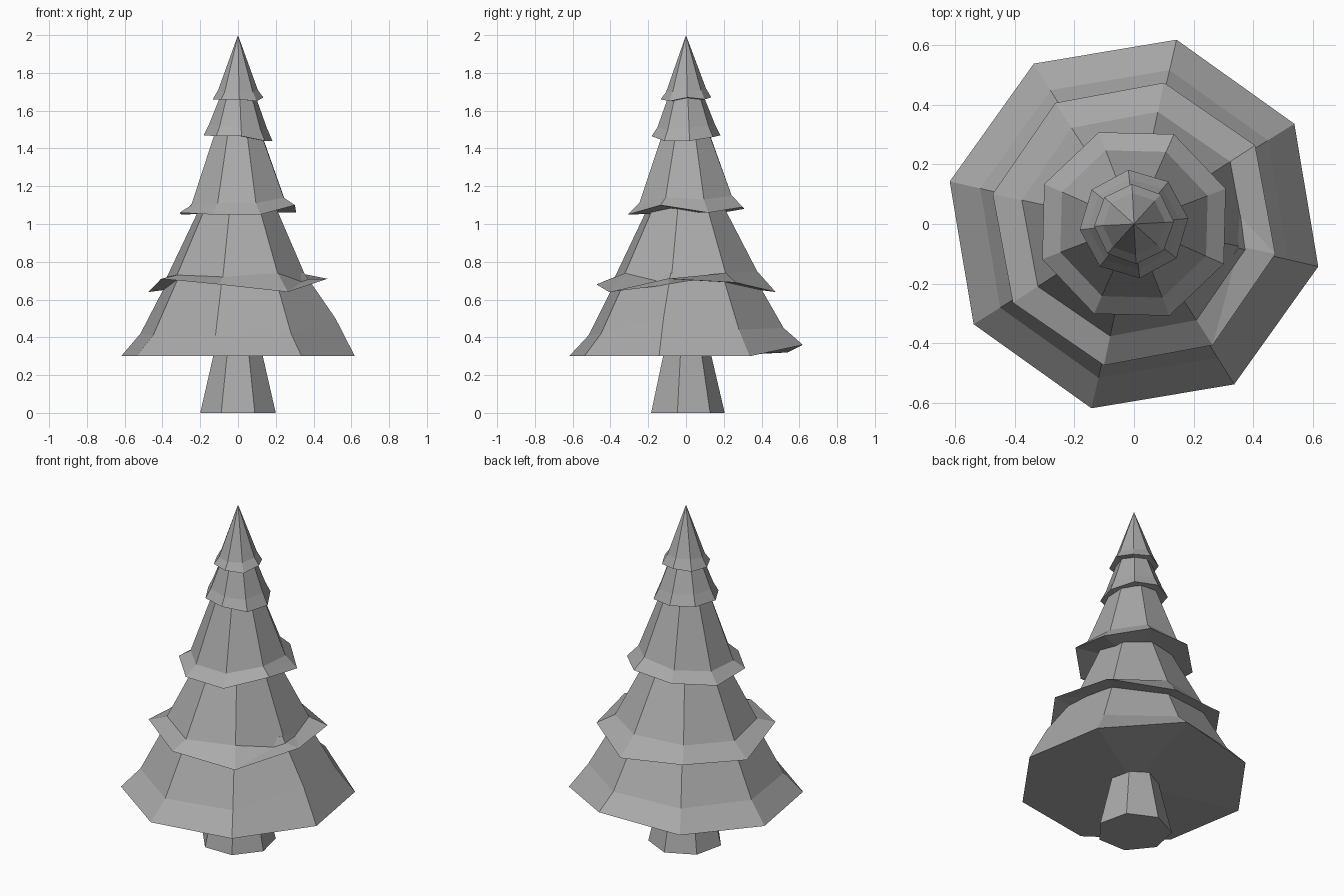
import bpy
import bmesh
from math import cos, sin, radians, tau

cube = bpy.data.objects.get("Cube")
if cube:
    bpy.data.objects.remove(cube, do_unlink=True)

# One matte grey for the whole tree
grey = bpy.data.materials.new("matte grey")
grey.use_nodes = True
colour = (0.4, 0.4, 0.4, 1)
grey.diffuse_color = colour
grey.node_tree.nodes["Principled BSDF"].inputs["Base Color"].default_value = colour


def build(name, sides, phase, rings, base_z):
    """Loft faceted rings (radius, heights) from the bottom up and close both ends.

    Heights are one number or one per corner; radius 0 makes a point."""
    bm = bmesh.new()
    loops = []
    for radius, z in rings:
        heights = z if isinstance(z, (list, tuple)) else [z] * sides
        if radius == 0:
            loops.append([bm.verts.new((0, 0, heights[0]))] * sides)
            continue
        loop = []
        for i, h in enumerate(heights):
            a = radians(phase) + tau * i / sides
            loop.append(bm.verts.new((radius * cos(a), radius * sin(a), h)))
        loops.append(loop)
    for low, high in zip(loops, loops[1:]):
        for i in range(sides):
            j = (i + 1) % sides
            corners = [low[i], low[j], high[j], high[i]]
            bm.faces.new(list(dict.fromkeys(corners)))
    # Underside as a fan, so uneven rims stay clean
    middle = bm.verts.new((0, 0, base_z))
    for i in range(sides):
        bm.faces.new((middle, loops[0][(i + 1) % sides], loops[0][i]))
    if rings[-1][0] > 0:
        bm.faces.new(loops[-1])
    bmesh.ops.recalc_face_normals(bm, faces=bm.faces)
    mesh = bpy.data.meshes.new(name)
    bm.to_mesh(mesh)
    bm.free()
    mesh.materials.append(grey)
    obj = bpy.data.objects.new(name, mesh)
    bpy.context.collection.objects.link(obj)
    return obj


# Tapered seven-sided trunk
build("trunk", 7, 90, [(0.205, 0), (0.13, 0.32)], 0)

# Skirts of branches; corners run anticlockwise from the right side
build("branches_bottom", 8, -13, [
    (0.635, [0.3, 0.3, 0.36, 0.32, 0.3, 0.3, 0.3, 0.3]),
    (0.53, [0.5, 0.44, 0.45, 0.43, 0.42, 0.41, 0.41, 0.42]),
    (0.36, 0.74)], 0.3)

build("branches_lower", 8, -12, [
    (0.485, [0.71, 0.69, 0.64, 0.67, 0.64, 0.71, 0.68, 0.64]),
    (0.385, [0.68, 0.74, 0.75, 0.74, 0.72, 0.73, 0.72, 0.74]),
    (0.2, 1.1)], 0.7)

build("branches_middle", 8, 21, [
    (0.33, [1.06, 1.09, 1.08, 1.05, 1.06, 1.05, 1.05, 1.1]),
    (0.265, [1.13, 1.15, 1.13, 1.11, 1.1, 1.11, 1.11, 1.14]),
    (0.125, 1.5)], 1.06)

build("branches_upper", 8, 6, [
    (0.183, [1.44, 1.46, 1.47, 1.47, 1.47, 1.465, 1.465, 1.44]),
    (0.153, [1.51, 1.52, 1.53, 1.53, 1.53, 1.52, 1.51, 1.5]),
    (0.085, 1.7)], 1.465)

build("tree_top", 8, 3, [
    (0.134, [1.67, 1.66, 1.67, 1.66, 1.66, 1.66, 1.66, 1.65]),
    (0.105, [1.71, 1.71, 1.72, 1.72, 1.71, 1.7, 1.7, 1.7]),
    (0, 2.0)], 1.66)
